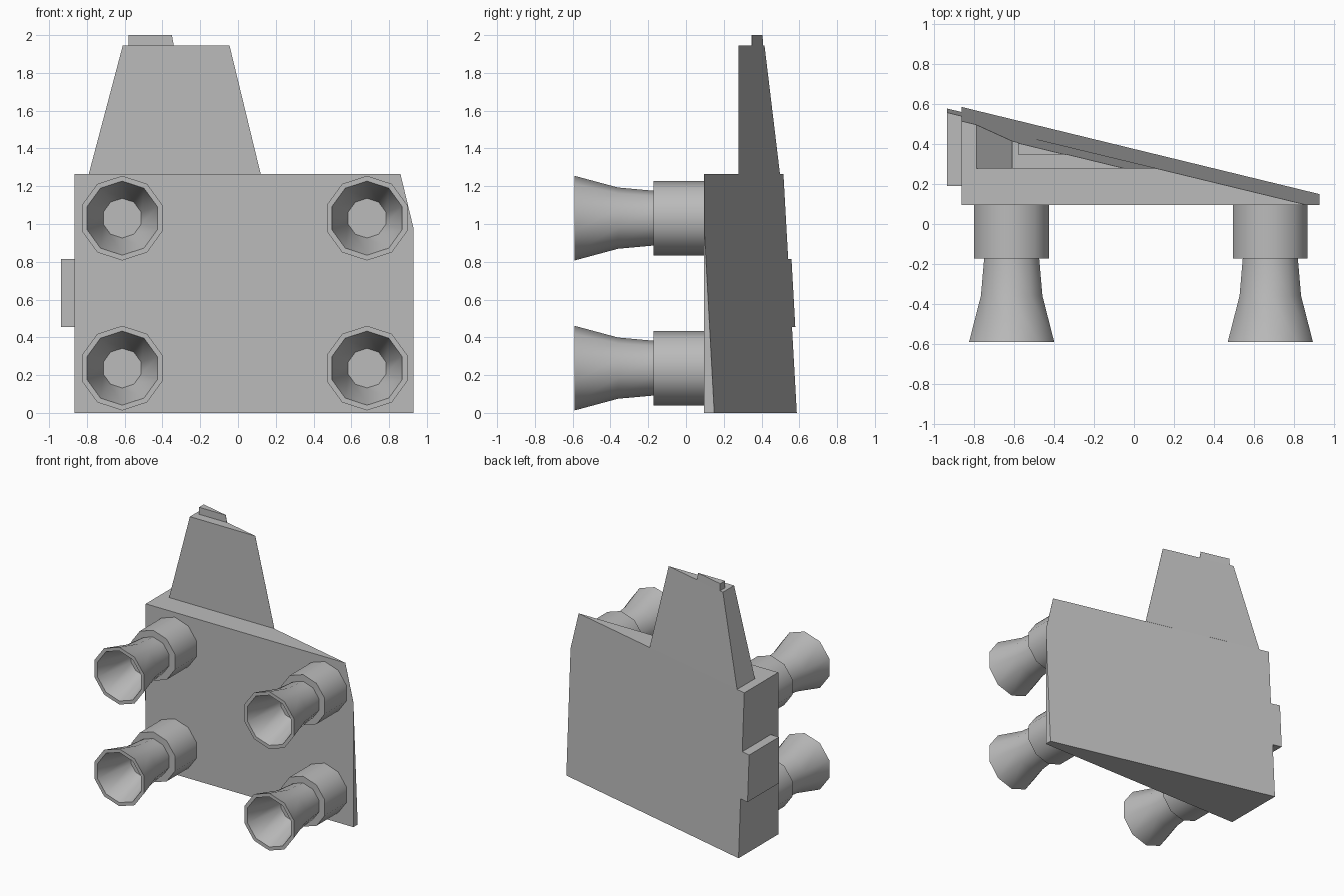
import bpy, bmesh, math

if "Cube" in bpy.data.objects:
    bpy.data.objects.remove(bpy.data.objects["Cube"])

grey = bpy.data.materials.new("plain_grey")
grey.diffuse_color = (0.5, 0.5, 0.5, 1)
grey.use_nodes = True
grey.node_tree.nodes["Principled BSDF"].inputs["Base Color"].default_value = grey.diffuse_color


def back_y(x, z):
    """Depth of the slanted back plane shared by all plate parts."""
    return 0.376 - 0.2435 * x - 0.056 * z


def finish(name, bm):
    bmesh.ops.recalc_face_normals(bm, faces=bm.faces)
    mesh = bpy.data.meshes.new(name)
    bm.to_mesh(mesh)
    bm.free()
    mesh.materials.append(grey)
    obj = bpy.data.objects.new(name, mesh)
    bpy.context.collection.objects.link(obj)
    return obj


def plate(name, outline, front):
    """Prism from a flat front face to the slanted back plane."""
    bm = bmesh.new()
    f = [bm.verts.new((x, front, z)) for x, z in outline]
    b = [bm.verts.new((x, max(back_y(x, z), front + 0.001), z)) for x, z in outline]
    bm.faces.new(f)
    bm.faces.new(b[::-1])
    for i in range(len(f)):
        j = (i + 1) % len(f)
        bm.faces.new((f[i], b[i], b[j], f[j]))
    return finish(name, bm)


def turned(name, cx, cz, profile, sides=10):
    """Capped ten-sided shape turned about the y direction."""
    bm = bmesh.new()
    rings = []
    for r, y in profile:
        rings.append([bm.verts.new((cx + r * math.sin(2 * math.pi * i / sides), y,
                                    cz + r * math.cos(2 * math.pi * i / sides)))
                      for i in range(sides)])
    for a, b in zip(rings, rings[1:]):
        for i in range(sides):
            j = (i + 1) % sides
            bm.faces.new((a[i], a[j], b[j], b[i]))
    bm.faces.new(rings[0])
    bm.faces.new(rings[-1])
    obj = finish(name, bm)
    bpy.ops.object.select_all(action='DESELECT')
    obj.select_set(True)
    bpy.context.view_layer.objects.active = obj
    bpy.ops.object.shade_smooth_by_angle(angle=math.radians(40))
    return obj


# Wedge plate, tower and the two small tabs
plate("base_plate", [(-0.865, 0), (0.93, 0), (0.93, 0.975), (0.86, 1.265), (-0.865, 1.265)], 0.096)
plate("tower", [(-0.79, 1.265), (0.12, 1.265), (-0.045, 1.945), (-0.61, 1.945)], 0.277)
plate("top_tab", [(-0.58, 1.945), (-0.34, 1.945), (-0.35, 2.0), (-0.58, 2.0)], 0.347)
plate("side_tab", [(-0.937, 0.455), (-0.865, 0.455), (-0.865, 0.815), (-0.937, 0.815)], 0.19)

# Four nozzles: collar plus hollow flared bell
collar = [(0.197, 0.096), (0.197, -0.172)]
bell = [(0.145, -0.172), (0.162, -0.36), (0.224, -0.59), (0.196, -0.59), (0.105, -0.30)]
for side, x in (("left", -0.613), ("right", 0.683)):
    for level, z in (("lower", 0.237), ("upper", 1.031)):
        turned(f"collar_{side}_{level}", x, z, collar)
        turned(f"bell_{side}_{level}", x, z, bell)
